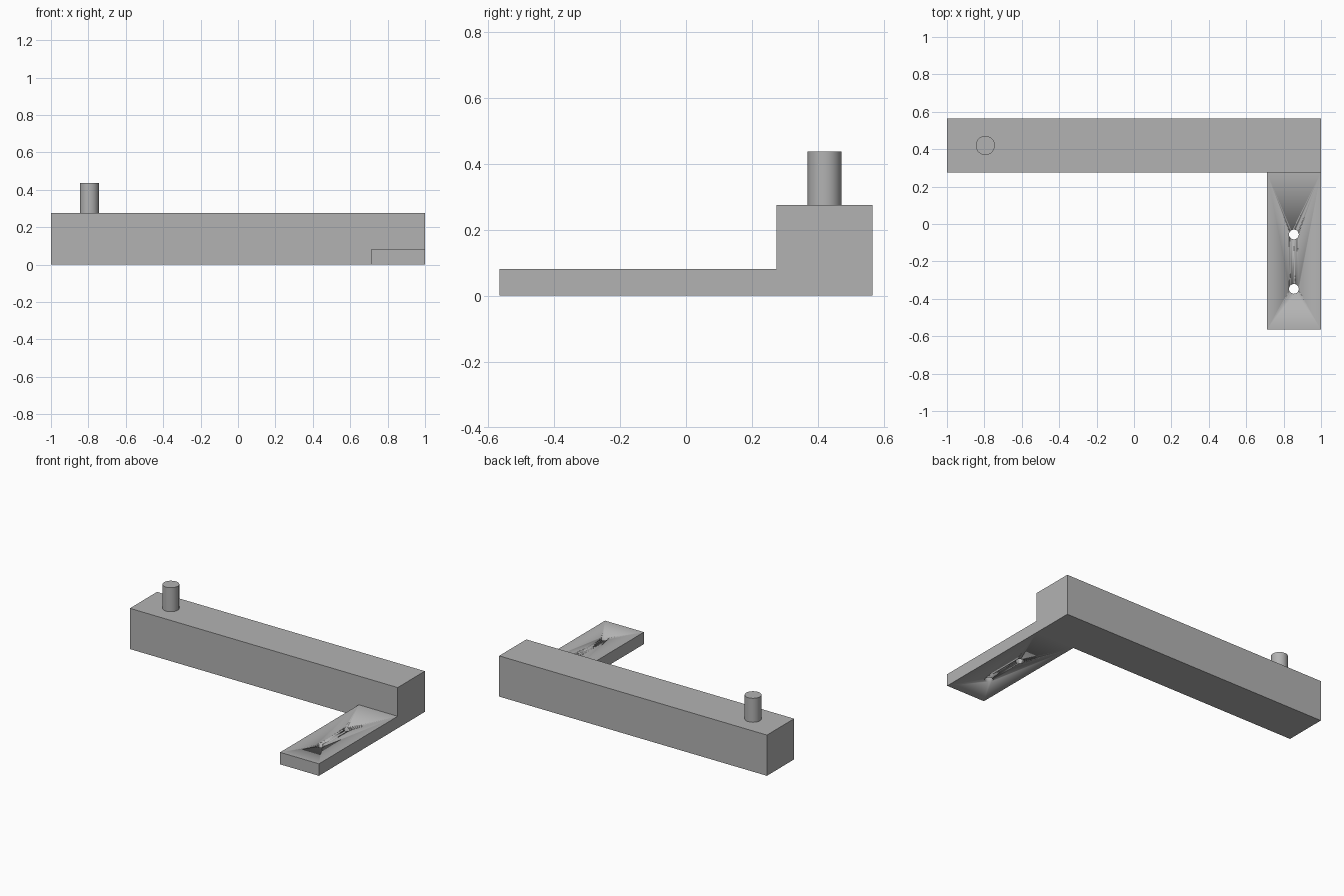
import bpy
import math

cube = bpy.data.objects.get("Cube")
if cube:
    bpy.data.objects.remove(cube, do_unlink=True)

# Single grey finish
grey = bpy.data.materials.new("plain grey")
grey.use_nodes = True
colour = (0.45, 0.45, 0.45, 1)
grey.diffuse_color = colour
grey.node_tree.nodes["Principled BSDF"].inputs["Base Color"].default_value = colour


def block(name, low, high):
    """Box between two opposite corners."""
    centre = [(a + b) / 2 for a, b in zip(low, high)]
    bpy.ops.mesh.primitive_cube_add(size=1, location=centre)
    part = bpy.context.object
    part.name = name
    part.scale = [b - a for a, b in zip(low, high)]
    bpy.ops.object.transform_apply(location=False, rotation=False, scale=True)
    part.data.materials.append(grey)
    return part


def rod(name, x, y, bottom, top, radius):
    """Upright round rod."""
    bpy.ops.mesh.primitive_cylinder_add(
        vertices=48, radius=radius, depth=top - bottom,
        location=(x, y, (bottom + top) / 2))
    part = bpy.context.object
    part.name = name
    part.data.materials.append(grey)
    bpy.ops.object.shade_smooth_by_angle(angle=math.radians(30))
    return part


WIDTH = 0.29       # width of both arms
BACK = 0.565       # half of the overall depth
BAR_TOP = 0.275
PLATE_TOP = 0.081
bar_front = BACK - WIDTH

# Long bar and the pin standing at its right end
block("long_bar", (-1, bar_front, 0), (1, BACK, BAR_TOP))
rod("locating_pin", -0.795, 0.42, BAR_TOP, 0.437, 0.051)

# Thin mounting plate reaching forward at the left end
plate = block("mounting_plate", (1 - WIDTH, -BACK, 0), (1, bar_front, PLATE_TOP))

# Two screw holes through the plate
for number, y in enumerate((-0.056, -0.347), 1):
    cutter = rod(f"screw_hole_cutter_{number}", 1 - WIDTH / 2, y, -0.1, 0.2, 0.026)
    cutter.hide_render = True
    cutter.hide_viewport = True
    cut = plate.modifiers.new(f"screw_hole_{number}", "BOOLEAN")
    cut.operation = "DIFFERENCE"
    cut.solver = "EXACT"
    cut.object = cutter

bpy.ops.object.select_all(action="DESELECT")
plate.select_set(True)
bpy.context.view_layer.objects.active = plate
bpy.ops.object.shade_smooth_by_angle(angle=math.radians(30))
